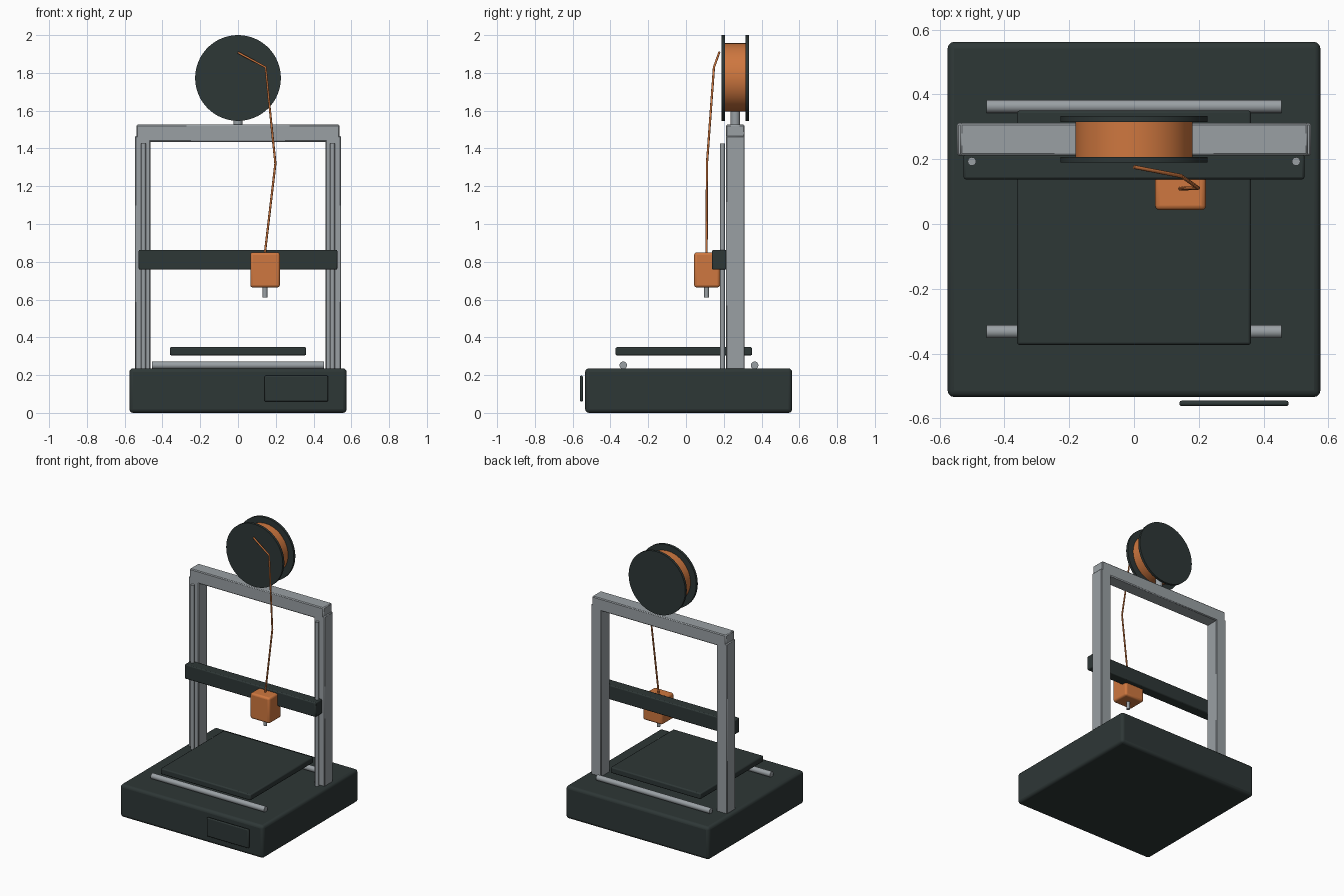
import bpy, math
from mathutils import Vector

if "Cube" in bpy.data.objects:
    bpy.data.objects.remove(bpy.data.objects["Cube"])


def material(name, rgb):
    m = bpy.data.materials.new(name)
    m.diffuse_color = (*rgb, 1)
    m.use_nodes = True
    m.node_tree.nodes["Principled BSDF"].inputs["Base Color"].default_value = m.diffuse_color
    return m


DARK = material("charcoal", (0.027, 0.038, 0.037))
METAL = material("grey metal", (0.32, 0.35, 0.37))
ORANGE = material("orange", (0.62, 0.185, 0.05))


def finish(ob, name, mat, bevel=0.0, segments=2):
    ob.name = name
    ob.data.materials.append(mat)
    if bevel:
        mod = ob.modifiers.new("rounded_edges", 'BEVEL')
        mod.width = bevel
        mod.segments = segments
        mod.limit_method = 'ANGLE'
    bpy.ops.object.shade_smooth_by_angle(angle=math.radians(35))
    return ob


def box(name, mat, x, y, z, bevel=0.0, segments=2):
    """Box from (min, max) ranges on each axis."""
    bpy.ops.mesh.primitive_cube_add(size=1)
    ob = bpy.context.object
    mid = Vector([(r[0] + r[1]) / 2 for r in (x, y, z)])
    size = [r[1] - r[0] for r in (x, y, z)]
    for v in ob.data.vertices:
        v.co = Vector([c * s for c, s in zip(v.co, size)])
    ob.location = mid
    return finish(ob, name, mat, bevel, segments)


def rod(name, mat, a, b, radius, sides=24):
    """Cylinder between two points."""
    a, b = Vector(a), Vector(b)
    bpy.ops.mesh.primitive_cylinder_add(
        vertices=sides, radius=radius, depth=(b - a).length, location=(a + b) / 2,
        rotation=(b - a).to_track_quat('Z', 'Y').to_euler())
    return finish(bpy.context.object, name, mat)


# base and control screen
box("base", DARK, (-0.575, 0.575), (-0.534, 0.562), (0, 0.236), 0.02, 3)
box("control_screen", DARK, (0.14, 0.477), (-0.562, -0.545), (0.06, 0.197), 0.007)

# bed and the two rods beneath it
box("print_bed", DARK, (-0.361, 0.361), (-0.373, 0.35), (0.304, 0.348), 0.008)
for label, y in (("front", -0.332), ("back", 0.363)):
    rod(label + "_bed_rod", METAL, (-0.455, y, 0.252), (0.455, y, 0.252), 0.02)

# uprights, lead screws and top beam
for label, s in (("left", -1), ("right", 1)):
    xs = sorted((s * 0.463, s * 0.546))
    box(label + "_upright", METAL, xs, (0.211, 0.311), (0.22, 1.465), 0.005, 1)
    rod(label + "_lead_screw", METAL, (s * 0.5, 0.193, 0.22), (s * 0.5, 0.193, 1.425), 0.013)
box("top_beam", METAL, (-0.537, 0.537), (0.211, 0.311), (1.435, 1.526), 0.006, 1)

# gantry, print head and nozzle
box("gantry", DARK, (-0.526, 0.526), (0.138, 0.215), (0.758, 0.863), 0.007)
box("print_head", ORANGE, (0.065, 0.222), (0.043, 0.18), (0.664, 0.85), 0.014, 3)
rod("nozzle", METAL, (0.143, 0.109, 0.61), (0.143, 0.109, 0.68), 0.0125)

# spool on its post
rod("spool_post", METAL, (0, 0.261, 1.51), (0, 0.261, 1.63), 0.025)
rod("spool_front_flange", DARK, (0, 0.189, 1.773), (0, 0.207, 1.773), 0.227, 64)
rod("spool_back_flange", DARK, (0, 0.315, 1.773), (0, 0.333, 1.773), 0.227, 64)
rod("filament_coil", ORANGE, (0, 0.206, 1.776), (0, 0.316, 1.776), 0.181, 48)

# loose filament running from spool to head
path = [(0, 0.176, 1.908), (0.146, 0.148, 1.83), (0.198, 0.111, 1.32), (0.143, 0.109, 0.85)]
curve = bpy.data.curves.new("filament_strand", 'CURVE')
curve.dimensions = '3D'
curve.bevel_depth = 0.006
curve.bevel_resolution = 2
curve.use_fill_caps = True
spline = curve.splines.new('POLY')
spline.points.add(len(path) - 1)
for point, co in zip(spline.points, path):
    point.co = (*co, 1)
curve.materials.append(ORANGE)
strand = bpy.data.objects.new("filament_strand", curve)
bpy.context.collection.objects.link(strand)
